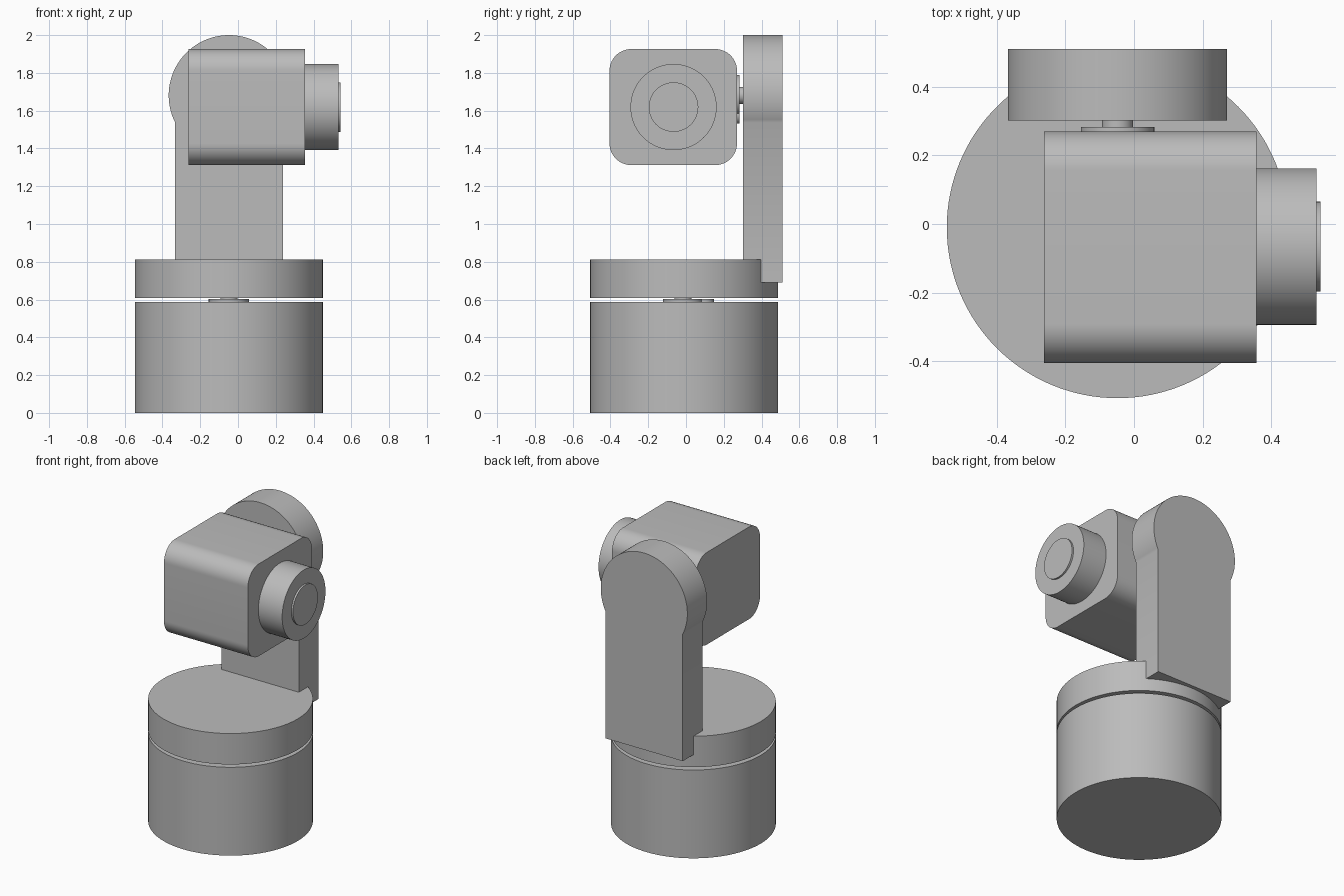
import bpy
import bmesh
from math import pi, sin, cos, asin, radians
from mathutils import Matrix, Vector

if "Cube" in bpy.data.objects:
    bpy.data.objects.remove(bpy.data.objects["Cube"], do_unlink=True)

grey = bpy.data.materials.new("plain grey")
grey.use_nodes = True
colour = (0.5, 0.5, 0.5, 1)
grey.diffuse_color = colour
grey.node_tree.nodes["Principled BSDF"].inputs["Base Color"].default_value = colour

# Each frame maps a flat profile (u, v) and its extrusion depth to the world
UP = Matrix(((1, 0, 0), (0, 1, 0), (0, 0, 1)))
BACK = Matrix(((1, 0, 0), (0, 0, 1), (0, 1, 0)))
SIDE = Matrix(((0, 0, 1), (1, 0, 0), (0, 1, 0)))


def arc(u, v, r, start, end, steps):
    angles = [start + (end - start) * i / steps for i in range(steps + 1)]
    return [(u + r * cos(a), v + r * sin(a)) for a in angles]


def circle(u, v, r, steps=96):
    return arc(u, v, r, 0, 2 * pi, steps)[:-1]


def extrude(name, profile, frame, near, far):
    bm = bmesh.new()
    ends = [[bm.verts.new(frame @ Vector((u, v, d))) for u, v in profile]
            for d in (near, far)]
    bm.faces.new(ends[0])
    bm.faces.new(ends[1])
    for i in range(len(profile)):
        j = (i + 1) % len(profile)
        bm.faces.new((ends[0][i], ends[0][j], ends[1][j], ends[1][i]))
    bmesh.ops.recalc_face_normals(bm, faces=bm.faces)
    mesh = bpy.data.meshes.new(name)
    bm.to_mesh(mesh)
    bm.free()
    mesh.materials.append(grey)
    obj = bpy.data.objects.new(name, mesh)
    bpy.context.collection.objects.link(obj)
    bpy.ops.object.select_all(action="DESELECT")
    obj.select_set(True)
    bpy.context.view_layer.objects.active = obj
    bpy.ops.object.shade_smooth_by_angle(angle=radians(30))
    return obj


def motor_boss(name, u, v, lobe, frame, near, step, far):
    """Round motor face with a small lobe and an output shaft."""
    extrude(name + "_disc", circle(u, v, 0.107, 64), frame, near, step)
    extrude(name + "_lobe", circle(u, v + lobe, 0.05, 48), frame, near, step)
    extrude(name + "_shaft", circle(u, v, 0.045, 48), frame, near, far)


AXIS_X, AXIS_Y = -0.048, -0.01

# Base drum and turntable
extrude("base_drum", circle(AXIS_X, AXIS_Y, 0.497, 128), UP, 0, 0.588)
motor_boss("base_motor", AXIS_X, -0.015, 0.112, UP, 0.57, 0.602, 0.62)
extrude("turntable", circle(AXIS_X, AXIS_Y, 0.497, 128), UP, 0.607, 0.813)

# Upright arm: straight post ending in a wider round head
head_z, head_r, half = 1.681, 0.319, 0.285
dip = asin((head_r ** 2 - half ** 2) ** 0.5 / head_r)
arm = [(AXIS_X - half, 0.69), (AXIS_X + half, 0.69)]
arm += arc(AXIS_X, head_z, head_r, -dip, pi + dip, 80)
extrude("upright_arm", arm, BACK, 0.302, 0.51)

# Tilt joint between arm and head
motor_boss("tilt_motor", AXIS_X, head_z, -0.1, BACK, 0.25, 0.283, 0.32)

# Head housing with rounded long edges
y0, y1, z0, z1, r = -0.405, 0.27, 1.312, 1.926, 0.115
corners = [(y1 - r, z1 - r), (y0 + r, z1 - r), (y0 + r, z0 + r), (y1 - r, z0 + r)]
housing = []
for i, (y, z) in enumerate(corners):
    housing += arc(y, z, r, i * pi / 2, (i + 1) * pi / 2, 16)
extrude("head_housing", housing, SIDE, -0.262, 0.356)

# Lens barrel and front glass
extrude("lens_barrel", circle(-0.066, 1.619, 0.228), SIDE, 0.34, 0.531)
extrude("lens_glass", circle(-0.066, 1.619, 0.131), SIDE, 0.52, 0.543)
